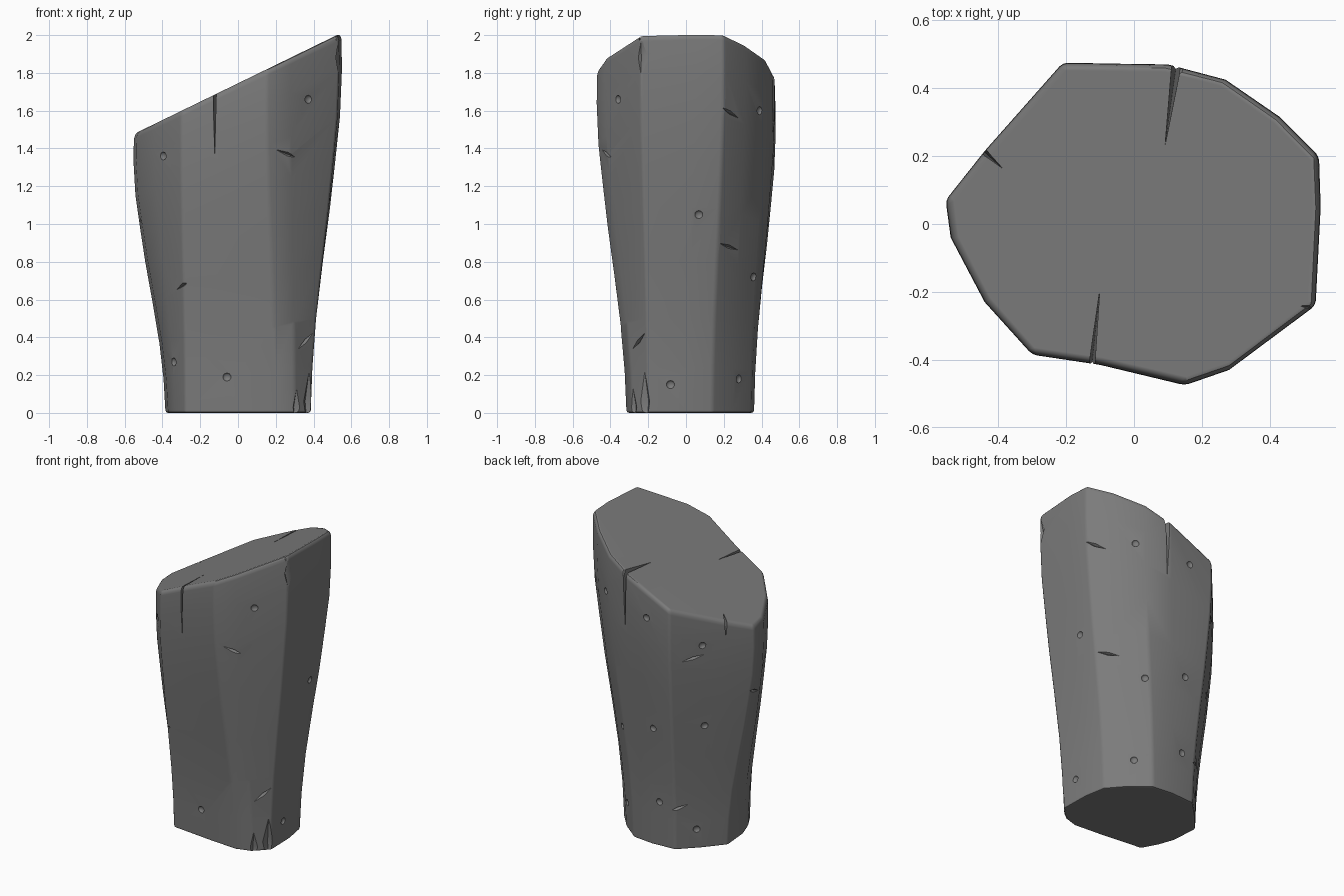
import bpy, bmesh
from math import cos, sin, radians
from mathutils import Vector, Matrix
from mathutils.bvhtree import BVHTree

if "Cube" in bpy.data.objects:
    bpy.data.objects.remove(bpy.data.objects["Cube"], do_unlink=True)

stone = bpy.data.materials.new("dark grey stone")
stone.use_nodes = True
grey = (0.2, 0.2, 0.2, 1)
stone.diffuse_color = grey
stone.node_tree.nodes["Principled BSDF"].inputs["Base Color"].default_value = grey

# Matching foot and head outlines, counter-clockwise from the front left-hand crease
FOOT = [(-.28, -.27), (0, -.3), (.2, -.315), (.3, -.285), (.385, -.2), (.38, 0), (.355, .14),
        (.26, .25), (.14, .345), (0, .36), (-.165, .35), (-.28, .235), (-.385, .11), (-.37, -.07), (-.335, -.17)]
HEAD = [(-.3, -.385), (-.1, -.415), (.15, -.475), (.28, -.43), (.535, -.24), (.55, .05), (.545, .2),
        (.43, .315), (.27, .425), (.1, .47), (-.21, .475), (-.44, .215), (-.555, .07), (-.54, -.04), (-.44, -.23)]
# Height fraction and flare toward the head outline; the last step rounds the rim
FLARE = [(0, 0), (.12, .06), (.25, .19), (.4, .41), (.54, .63), (.66, .79), (.78, .94), (.9, 1),
         (.982, .99), (1, .93)]


def top_z(x):
    return 1.745 + .487 * x


# Pillar body: stacked rings leaning into the sloping top
bm = bmesh.new()
rings = []
for level, flare in FLARE:
    ring = []
    for a, b in zip(FOOT, HEAD):
        p = Vector(a).lerp(Vector(b), flare)
        ring.append(bm.verts.new((p.x, p.y, level * top_z(b[0] if level < 1 else p.x))))
    rings.append(ring)
n = len(FOOT)
for low, high in zip(rings, rings[1:]):
    for i in range(n):
        j = (i + 1) % n
        bm.faces.new((low[i], low[j], high[j], high[i]))
bm.faces.new(rings[0][::-1])
bm.faces.new(rings[-1])
bmesh.ops.recalc_face_normals(bm, faces=bm.faces)
tree = BVHTree.FromBMesh(bm)


def make_object(name, bm):
    mesh = bpy.data.meshes.new(name)
    bm.to_mesh(mesh)
    bm.free()
    mesh.materials.append(stone)
    ob = bpy.data.objects.new(name, mesh)
    bpy.context.collection.objects.link(ob)
    return ob


pillar = make_object("stone_pillar", bm)
cut = bmesh.new()


def surface_frame(angle, z, roll=0):
    """Frame on the side wall: x along the wall, y up, z outward."""
    out = Vector((cos(radians(angle)), sin(radians(angle)), 0))
    hit, normal, _, _ = tree.ray_cast(out * 2 + Vector((0, 0, z)), -out)
    side = Vector((0, 0, 1)).cross(normal).normalized()
    up = normal.cross(side)
    rot = Matrix((side, up, normal)).transposed().to_4x4()
    return Matrix.Translation(hit) @ rot @ Matrix.Rotation(radians(roll), 4, "Z")


def pit(angle, z, r=.022):
    m = surface_frame(angle, z) @ Matrix.Diagonal((r, r, r * .6, 1))
    bmesh.ops.create_icosphere(cut, subdivisions=2, radius=1, matrix=m)


def diamond(m, size):
    bmesh.ops.create_uvsphere(cut, u_segments=4, v_segments=2, radius=1,
                              matrix=m @ Matrix.Diagonal((*size, 1)))


def gash(angle, z, roll=0, size=(.07, .01, .018)):
    diamond(surface_frame(angle, z, roll), size)


def rim_crack(x, y, turn, size):
    diamond(Matrix.Translation((x, y, top_z(x))) @ Matrix.Rotation(radians(turn), 4, "Z"), size)


# Small round pits
for angle, z in [(215, 1.36), (-44, 1.66), (209, .27), (259, .19), (8, 1.05), (-12, .15),
                 (50, .18), (51, 1.6), (59, .72), (137, 1.39), (140, .84), (135, .13),
                 (97, .8), (95, 1.55), (100, .3)]:
    pit(angle, z)

# Short weathered gashes
for angle, z, roll in [(-58, 1.37, -20), (228, .68, 25), (-35, .38, 40), (25, 1.59, -25), (30, .88, -15),
                       (130, 1.31, 15), (118, .28, 20), (176, 1.03, -20)]:
    gash(angle, z, roll)

# Chipped corners at the foot and below the high rim
for angle, z, size in [(-30, .06, (.035, .16, .025)), (-42, .03, (.025, .1, .02)),
                       (-24, 1.88, (.04, .1, .025))]:
    gash(angle, z, 0, size)

# Long thin cracks running over the rim, each with a small notch at its mouth
for x, y, turn, size in [(-.125, -.425, -6, (.009, .24, .34)), (.125, .47, -8, (.014, .25, .4)),
                         (-.455, .225, 48, (.01, .13, .11))]:
    rim_crack(x, y, turn, size)
rim_crack(-.125, -.425, -6, (.022, .03, .06))
rim_crack(.13, .48, -8, (.04, .05, .12))
rim_crack(.54, -.25, 80, (.012, .1, .05))
cutter = make_object("crack_cutter", cut)
cutter.hide_render = True

# Soften the creases, then carve
bpy.ops.object.select_all(action="DESELECT")
pillar.select_set(True)
bpy.context.view_layer.objects.active = pillar
bevel = pillar.modifiers.new("worn edges", "BEVEL")
bevel.width = .014
bevel.segments = 2
bevel.limit_method = "ANGLE"
bevel.angle_limit = radians(24)
carve = pillar.modifiers.new("carving", "BOOLEAN")
carve.object = cutter
carve.operation = "DIFFERENCE"
carve.solver = "EXACT"
carve.use_self = True
for name in [m.name for m in pillar.modifiers]:
    bpy.ops.object.modifier_apply(modifier=name)
bpy.data.objects.remove(cutter, do_unlink=True)

bpy.ops.object.shade_smooth_by_angle(angle=radians(35))
weighted = pillar.modifiers.new("even shading", "WEIGHTED_NORMAL")
weighted.keep_sharp = True
